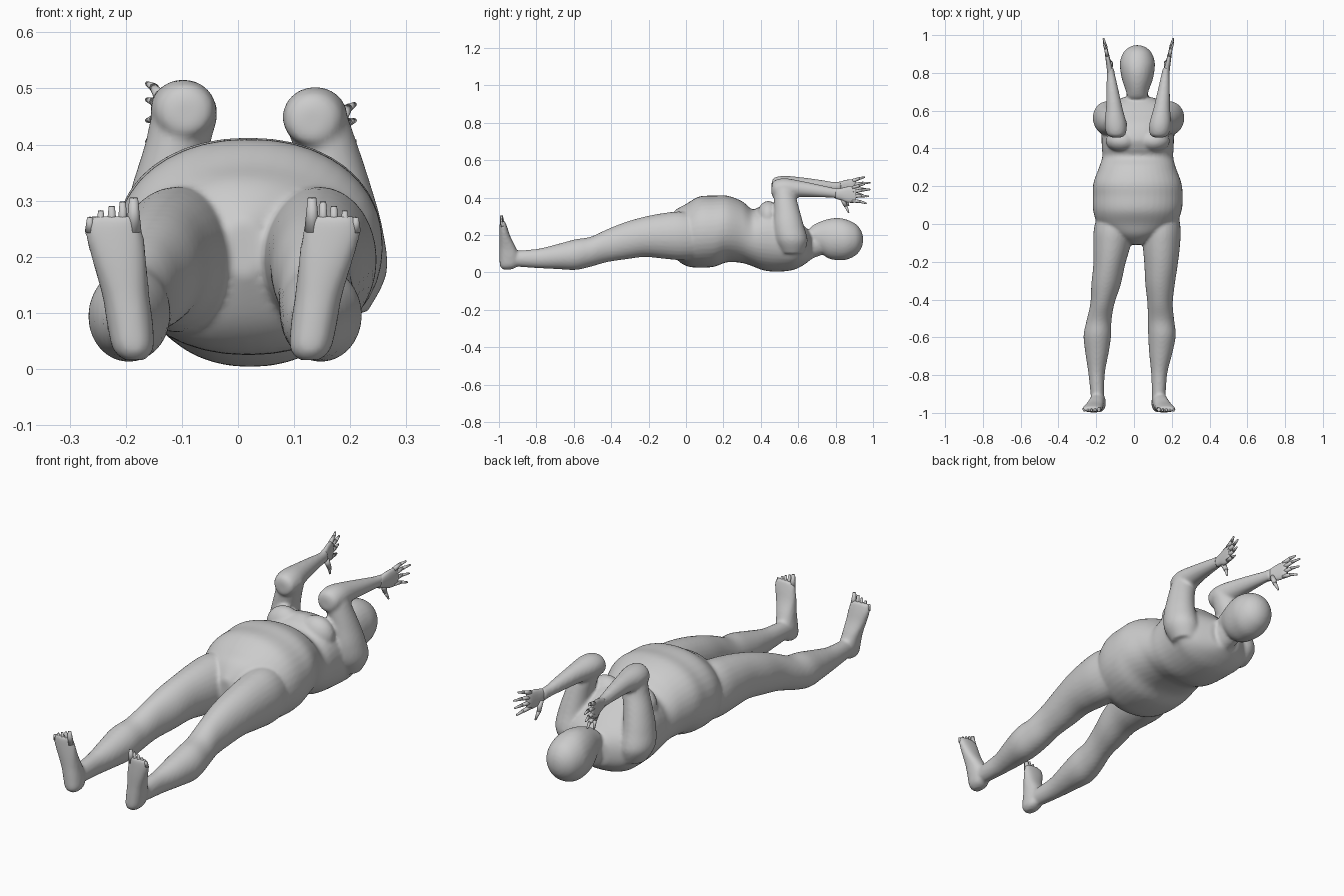
import bpy, bmesh, math
from mathutils import Vector

grey = bpy.data.materials.new("plain grey")
grey.diffuse_color = (0.6, 0.6, 0.6, 1)


def spline(rows, t):
    """Catmull-Rom interpolation through rows of numbers."""
    i = min(int(t), len(rows) - 2)
    u = t - i
    p = [rows[max(0, min(len(rows) - 1, i + k))] for k in (-1, 0, 1, 2)]
    return [0.5 * (2 * b + (c - a) * u + (2 * a - 5 * b + 4 * c - d) * u * u
                   + (3 * b - a - 3 * c + d) * u ** 3) for a, b, c, d in zip(*p)]


def loft(bm, rows, axis, power=2.0, sides=28, steps=5):
    """Skin oval rings; each row is x, y, z, half width, half depth."""
    rings = []
    n = (len(rows) - 1) * steps
    for s in range(n + 1):
        x, y, z, a, b = spline(rows, s / steps)
        ring = []
        for k in range(sides):
            t = 2 * math.pi * k / sides
            c, d = math.cos(t), math.sin(t)
            u = a * math.copysign(abs(c) ** (2 / power), c)
            v = b * math.copysign(abs(d) ** (2 / power), d)
            ring.append(bm.verts.new((x + u, y, z + v) if axis == "Y" else (x + u, y + v, z)))
        rings.append(ring)
    for r, q in zip(rings, rings[1:]):
        for k in range(sides):
            j = (k + 1) % sides
            bm.faces.new((r[k], r[j], q[j], q[k]))
    bm.faces.new(rings[0][::-1])
    bm.faces.new(rings[-1])


def ball(bm, centre, radii):
    made = bmesh.ops.create_uvsphere(bm, u_segments=24, v_segments=14, radius=1)["verts"]
    for v in made:
        v.co = Vector([c + r * k for c, r, k in zip(centre, radii, v.co)])


def finger(bm, a, b, r0, r1):
    """Tapered digit from a to b."""
    a, b = Vector(a), Vector(b)
    d = b - a
    rot = d.to_track_quat("Z", "Y").to_matrix().to_4x4()
    made = bmesh.ops.create_cone(bm, cap_ends=True, segments=8, radius1=r0, radius2=r1,
                                 depth=d.length)["verts"]
    for v in made:
        v.co = rot @ v.co + (a + b) / 2


def finish(name, bm, voxel=None):
    bmesh.ops.recalc_face_normals(bm, faces=bm.faces)
    mesh = bpy.data.meshes.new(name)
    bm.to_mesh(mesh)
    bm.free()
    mesh.materials.append(grey)
    ob = bpy.data.objects.new(name, mesh)
    bpy.context.collection.objects.link(ob)
    if voxel:
        # fuse overlapping volumes into one skin and soften the joins
        m = ob.modifiers.new("fuse", "REMESH")
        m.mode = "VOXEL"
        m.voxel_size = voxel
        m.use_smooth_shade = True
        s = ob.modifiers.new("soften", "SMOOTH")
        s.factor = 0.5
        s.iterations = 5
    for p in mesh.polygons:
        p.use_smooth = True
    return ob


body = bmesh.new()

# torso from crotch to neck base
loft(body, [
    (.010, -.11, .215, .03, .05), (.012, -.06, .205, .13, .125), (.015, 0, .20, .205, .165),
    (.018, .07, .215, .234, .19), (.020, .15, .22, .238, .19), (.018, .22, .232, .232, .178),
    (.018, .30, .215, .203, .165), (.020, .355, .185, .188, .152), (.020, .40, .185, .190, .170),
    (.020, .45, .187, .192, .182), (.023, .52, .175, .195, .17), (.025, .58, .155, .195, .14),
    (.025, .63, .145, .165, .105), (.020, .67, .14, .08, .07)], "Y", 2.15, 40)

# breasts
for x in (-.065, .105):
    ball(body, (x, .44, .30), (.085, .06, .082))

# neck and head
loft(body, [(.02, .62, .14, .075, .08), (.018, .67, .145, .058, .072),
            (.017, .72, .165, .056, .075)], "Y")
loft(body, [
    (.017, .655, .20, .03, .02), (.017, .67, .20, .05, .045), (.017, .71, .19, .062, .078),
    (.018, .76, .18, .08, .105), (.018, .81, .178, .090, .113), (.018, .86, .175, .092, .107),
    (.018, .91, .175, .073, .082), (.018, .938, .175, .04, .045), (.018, .947, .175, .008, .01)], "Y")

# legs, hip to ankle
loft(body, [
    (-.10, .06, .19, .09, .12), (-.108, -.03, .195, .105, .13), (-.118, -.12, .195, .098, .122),
    (-.132, -.22, .19, .084, .108), (-.148, -.32, .17, .078, .10), (-.167, -.42, .143, .064, .088),
    (-.185, -.51, .11, .066, .08), (-.194, -.59, .095, .073, .082), (-.196, -.68, .085, .062, .068),
    (-.198, -.78, .075, .045, .053), (-.196, -.86, .073, .038, .046), (-.192, -.94, .073, .034, .04)], "Y")
loft(body, [
    (.14, .06, .19, .095, .12), (.145, -.03, .195, .102, .13), (.145, -.12, .195, .098, .122),
    (.143, -.22, .19, .088, .108), (.138, -.32, .17, .078, .10), (.138, -.42, .143, .067, .088),
    (.143, -.51, .11, .070, .08), (.148, -.59, .095, .073, .082), (.142, -.68, .085, .062, .068),
    (.134, -.78, .075, .044, .053), (.132, -.86, .073, .038, .046), (.13, -.94, .073, .034, .04)], "Y")

# feet standing upright, heel to toes
for heel_x, toe_x in ((-.185, -.222), (.127, .168)):
    f = lambda t: heel_x + (toe_x - heel_x) * t
    loft(body, [
        (f(0), -.955, .016, .018, .025), (f(.05), -.948, .035, .036, .047),
        (f(.2), -.945, .08, .041, .052), (f(.4), -.953, .13, .042, .044),
        (f(.7), -.968, .19, .048, .030), (f(.95), -.976, .24, .052, .021),
        (f(1), -.981, .272, .046, .014)], "Z", 2.3)

# upper arms, shoulder to elbow
loft(body, [
    (-.12, .57, .10, .06, .06), (-.142, .565, .17, .075, .085), (-.142, .55, .25, .066, .08),
    (-.128, .54, .33, .060, .068), (-.108, .53, .40, .058, .060), (-.094, .525, .46, .058, .055),
    (-.09, .52, .50, .035, .035)], "Z")
loft(body, [
    (.17, .57, .10, .06, .06), (.188, .565, .17, .077, .085), (.190, .55, .25, .068, .08),
    (.176, .54, .33, .060, .068), (.155, .53, .40, .058, .060), (.140, .525, .45, .055, .055),
    (.138, .52, .49, .035, .035)], "Z")

# forearms, elbow to wrist
loft(body, [
    (-.092, .458, .455, .025, .03), (-.094, .475, .46, .05, .048), (-.098, .53, .463, .058, .053),
    (-.105, .62, .465, .043, .043), (-.114, .71, .462, .032, .034), (-.122, .79, .457, .022, .027),
    (-.126, .83, .455, .018, .03)], "Y")
loft(body, [
    (.132, .458, .44, .025, .03), (.134, .475, .445, .05, .048), (.138, .53, .45, .057, .053),
    (.148, .62, .445, .043, .043), (.158, .71, .435, .032, .034), (.166, .79, .425, .022, .027),
    (.172, .83, .42, .018, .03)], "Y")
finish("body", body, .008)

# hands: flat palm, four fanned fingers and a thumb
for name, x, z, out in (("left_hand", -.126, .455, -1), ("right_hand", .172, .418, 1)):
    hand = bmesh.new()
    loft(hand, [(x, .80, z, .016, .025), (x + out * .004, .83, z, .015, .032),
                (x + out * .010, .86, z - .002, .013, .042),
                (x + out * .016, .895, z - .002, .011, .044),
                (x + out * .020, .91, z - .002, .007, .038)], "Y", 2.3, 16, 3)
    for dz, tip_y, tip_dz in ((.034, .955, .054), (.012, .985, .025), (-.012, .978, -.012), (-.035, .965, -.05)):
        mid = (x + out * .024, .5 * (.89 + tip_y) + .005, z + .5 * (dz + tip_dz) + .003)
        finger(hand, (x + out * .016, .89, z + dz), mid, .010, .008)
        finger(hand, mid, (x + out * .036, tip_y, z + tip_dz), .008, .004)
    finger(hand, (x, .835, z - .02), (x - out * .004, .855, z - .065), .014, .010)
    finger(hand, (x - out * .004, .853, z - .06), (x + out * .004, .87, z - .1), .010, .004)
    ob = finish(name, hand)

# toes, longest on the inner side
for name, cx, inner in (("left_toes", -.222, 1), ("right_toes", .168, -1)):
    toes = bmesh.new()
    for k, (h, r) in enumerate(((.305, .014), (.298, .010), (.29, .010), (.282, .009), (.27, .009))):
        x = cx + inner * (.036 - .0195 * k)
        finger(toes, (x, -.98, .245), (x, -.988, h), r, r * .55)
    finish(name, toes)
